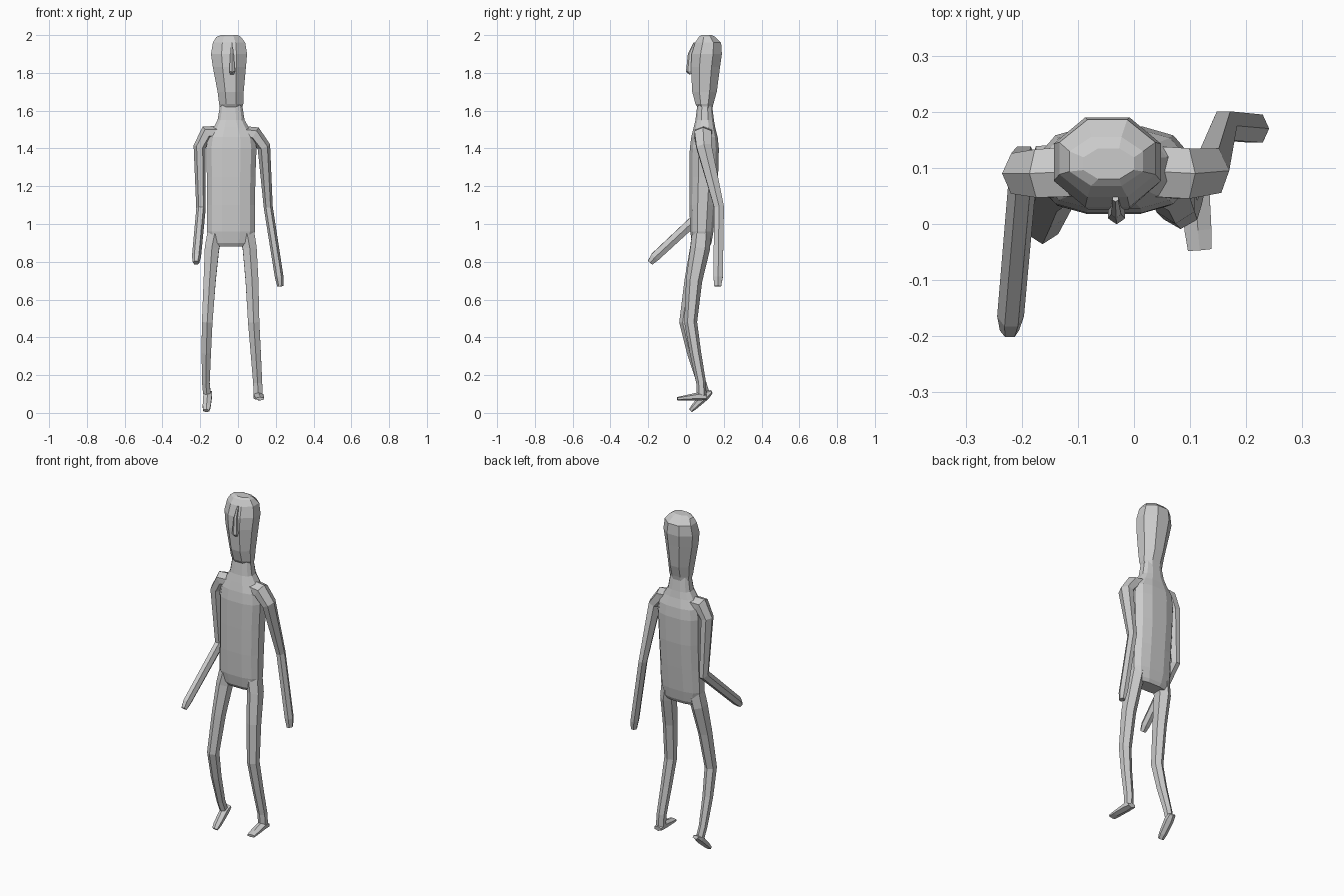
import bpy, bmesh
from math import cos, sin, pi, copysign
from mathutils import Vector


def skin(name, rings):
    """Bridge equal-sized point rings into a closed flat-shaded mesh."""
    bm = bmesh.new()
    loops = [[bm.verts.new(p) for p in r] for r in rings]
    n = len(loops[0])
    for a, b in zip(loops, loops[1:]):
        for i in range(n):
            j = (i + 1) % n
            bm.faces.new((a[i], a[j], b[j], b[i]))
    bm.faces.new(loops[0][::-1])
    bm.faces.new(loops[-1])
    bmesh.ops.recalc_face_normals(bm, faces=bm.faces[:])
    me = bpy.data.meshes.new(name)
    bm.to_mesh(me)
    bm.free()
    ob = bpy.data.objects.new(name, me)
    bpy.context.collection.objects.link(ob)
    return ob


def stack(name, levels, n, power):
    """Horizontal rounded-box sections given as (z, x0, x1, y0, y1)."""
    rings = []
    for z, x0, x1, y0, y1 in levels:
        ring = []
        for i in range(n):
            a = 2 * pi * (i + 0.5) / n
            k = cos(pi / n) ** power
            c = copysign(abs(cos(a)) ** power, cos(a)) / k
            s = copysign(abs(sin(a)) ** power, sin(a)) / k
            ring.append(((x0 + x1 + c * (x1 - x0)) / 2, (y0 + y1 + s * (y1 - y0)) / 2, z))
        rings.append(ring)
    return skin(name, rings)


def limb(name, path, ref, n=6):
    """Sweep n-sided sections along (x, y, z, r_ref, r_other) points."""
    pts = [Vector(p[:3]) for p in path]
    ref = Vector(ref)
    rings = []
    for i, p in enumerate(path):
        t = Vector()
        if i > 0:
            t += (pts[i] - pts[i - 1]).normalized()
        if i < len(pts) - 1:
            t += (pts[i + 1] - pts[i]).normalized()
        t.normalize()
        u = (ref - t * ref.dot(t)).normalized()
        v = t.cross(u)
        rings.append([pts[i] + u * p[3] * cos(2 * pi * (k + .5) / n) / cos(pi / n)
                      + v * p[4] * sin(2 * pi * (k + .5) / n) for k in range(n)])
    return skin(name, rings)


X, Y = (1, 0, 0), (0, 1, 0)

# head
stack("head", [
    (1.61, -.095, .02, .065, .14), (1.635, -.10, .028, .05, .145),
    (1.70, -.108, .03, .033, .163), (1.83, -.133, .042, .026, .18),
    (1.90, -.143, .048, .03, .19), (1.96, -.133, .038, .048, .186),
    (1.99, -.115, .016, .068, .155), (2.0, -.09, .0, .08, .135)], 8, 1)

# nose
limb("nose", [(-.033, .045, 1.96, .005, .005), (-.032, .024, 1.90, .009, .014),
              (-.031, .02, 1.81, .015, .021), (-.031, .028, 1.795, .01, .01)], X)

# torso and neck
stack("torso", [
    (.88, -.135, .06, .045, .125), (.90, -.148, .075, .032, .135),
    (.96, -.165, .09, .022, .145), (1.10, -.163, .09, .018, .158),
    (1.25, -.165, .092, .018, .17), (1.40, -.168, .098, .02, .174),
    (1.46, -.16, .09, .028, .168), (1.51, -.13, .058, .04, .155),
    (1.55, -.108, .035, .05, .148), (1.63, -.095, .022, .06, .138)], 12, .75)

# arms
limb("right_arm", [
    (-.08, .095, 1.485, .045, .035), (-.165, .09, 1.482, .043, .04),
    (-.203, .09, 1.41, .036, .033), (-.196, .11, 1.08, .03, .025),
    (-.22, -.165, .825, .024, .024), (-.222, -.19, .795, .015, .017)], Y)
limb("left_arm", [
    (.01, .095, 1.485, .045, .035), (.088, .09, 1.475, .045, .042),
    (.137, .095, 1.41, .04, .035), (.16, .175, 1.09, .026, .024),
    (.218, .17, .72, .025, .023), (.224, .168, .67, .018, .016)], Y)

# legs
limb("right_leg", [
    (-.12, .083, .96, .04, .05), (-.138, .073, .87, .038, .052),
    (-.15, .035, .70, .032, .043), (-.163, .0, .48, .028, .036),
    (-.168, .035, .32, .025, .03), (-.17, .082, .16, .02, .025),
    (-.165, .1, .105, .02, .024)], X)
limb("left_leg", [
    (.045, .083, .96, .04, .05), (.062, .075, .87, .037, .052),
    (.074, .043, .70, .034, .043), (.083, .025, .48, .03, .034),
    (.094, .05, .32, .027, .03), (.104, .08, .16, .024, .026),
    (.107, .083, .09, .024, .025)], X)

# feet
limb("right_foot", [(-.157, .135, .112, .018, .01), (-.16, .105, .095, .023, .025),
                    (-.166, .045, .034, .021, .017), (-.168, .024, .012, .016, .011)], X)
limb("left_foot", [(.108, .11, .082, .022, .014), (.108, .07, .088, .026, .022),
                   (.114, -.01, .079, .024, .013), (.117, -.046, .075, .021, .009)], X)
